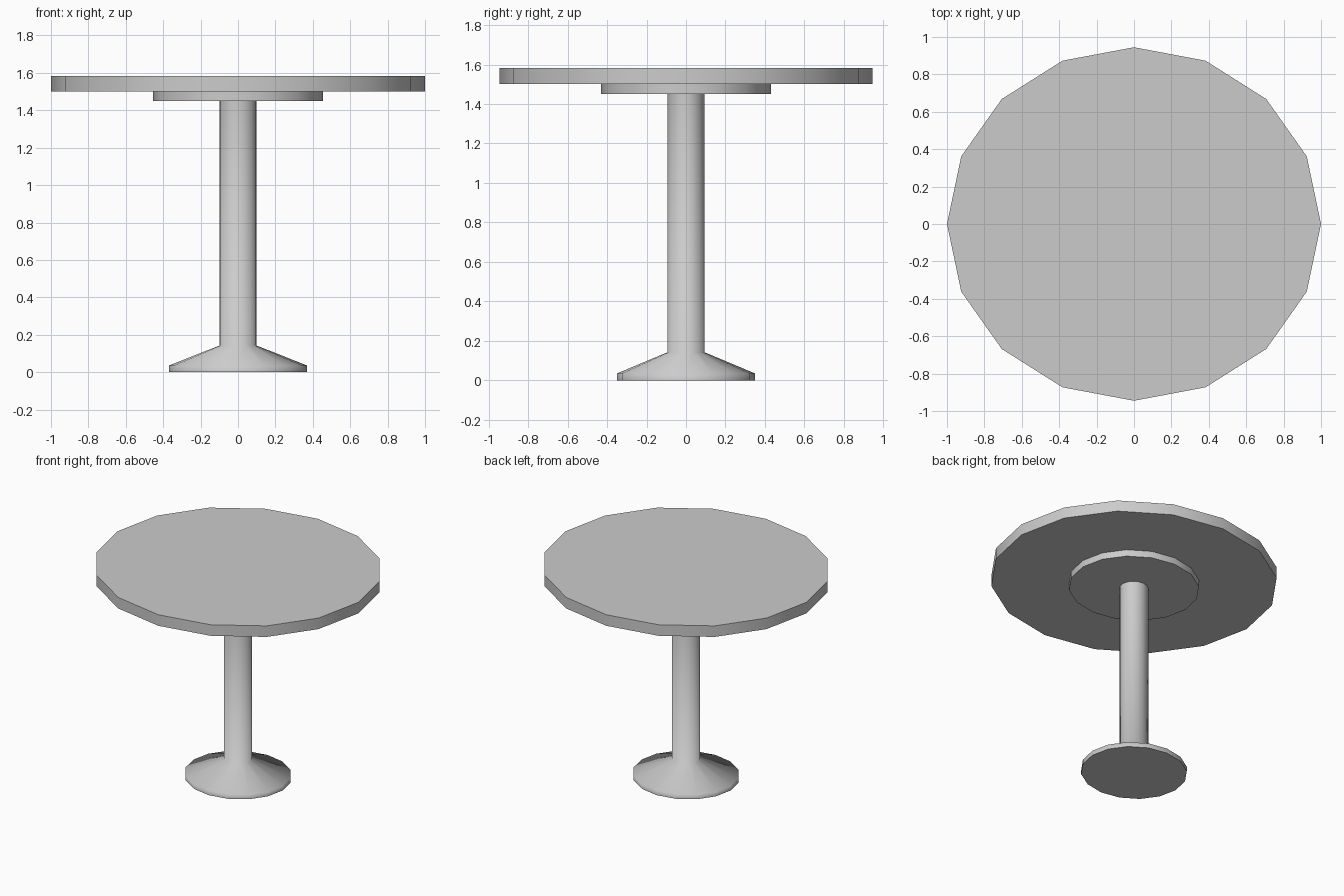
import bpy, bmesh, math

if "Cube" in bpy.data.objects:
    bpy.data.objects.remove(bpy.data.objects["Cube"])

SIDES = 16
Y_SCALE = 0.945  # the whole table is slightly oval


def lathe(name, profile, smooth_angle):
    """Spin a (radius, z) profile into a capped, slightly oval solid."""
    bm = bmesh.new()
    rings = []
    for r, z in profile:
        rings.append([bm.verts.new((r * math.cos(a), r * math.sin(a) * Y_SCALE, z))
                      for a in (2 * math.pi * i / SIDES for i in range(SIDES))])
    for low, high in zip(rings, rings[1:]):
        for i in range(SIDES):
            j = (i + 1) % SIDES
            bm.faces.new((low[i], low[j], high[j], high[i]))
    bm.faces.new(rings[0][::-1])
    bm.faces.new(rings[-1])
    bmesh.ops.recalc_face_normals(bm, faces=bm.faces)
    mesh = bpy.data.meshes.new(name)
    bm.to_mesh(mesh)
    bm.free()
    obj = bpy.data.objects.new(name, mesh)
    bpy.context.collection.objects.link(obj)
    bpy.ops.object.select_all(action='DESELECT')
    obj.select_set(True)
    bpy.context.view_layer.objects.active = obj
    bpy.ops.object.shade_smooth_by_angle(angle=math.radians(smooth_angle))
    return obj


# Flared foot running smoothly into the column
lathe("pedestal", [(0.37, 0), (0.37, 0.035), (0.1, 0.142), (0.1, 1.45)], 75)

# Mounting plate under the top
lathe("mounting_plate", [(0.455, 1.45), (0.455, 1.5)], 40)

# Round table top
lathe("table_top", [(1.0, 1.5), (1.0, 1.583)], 40)
